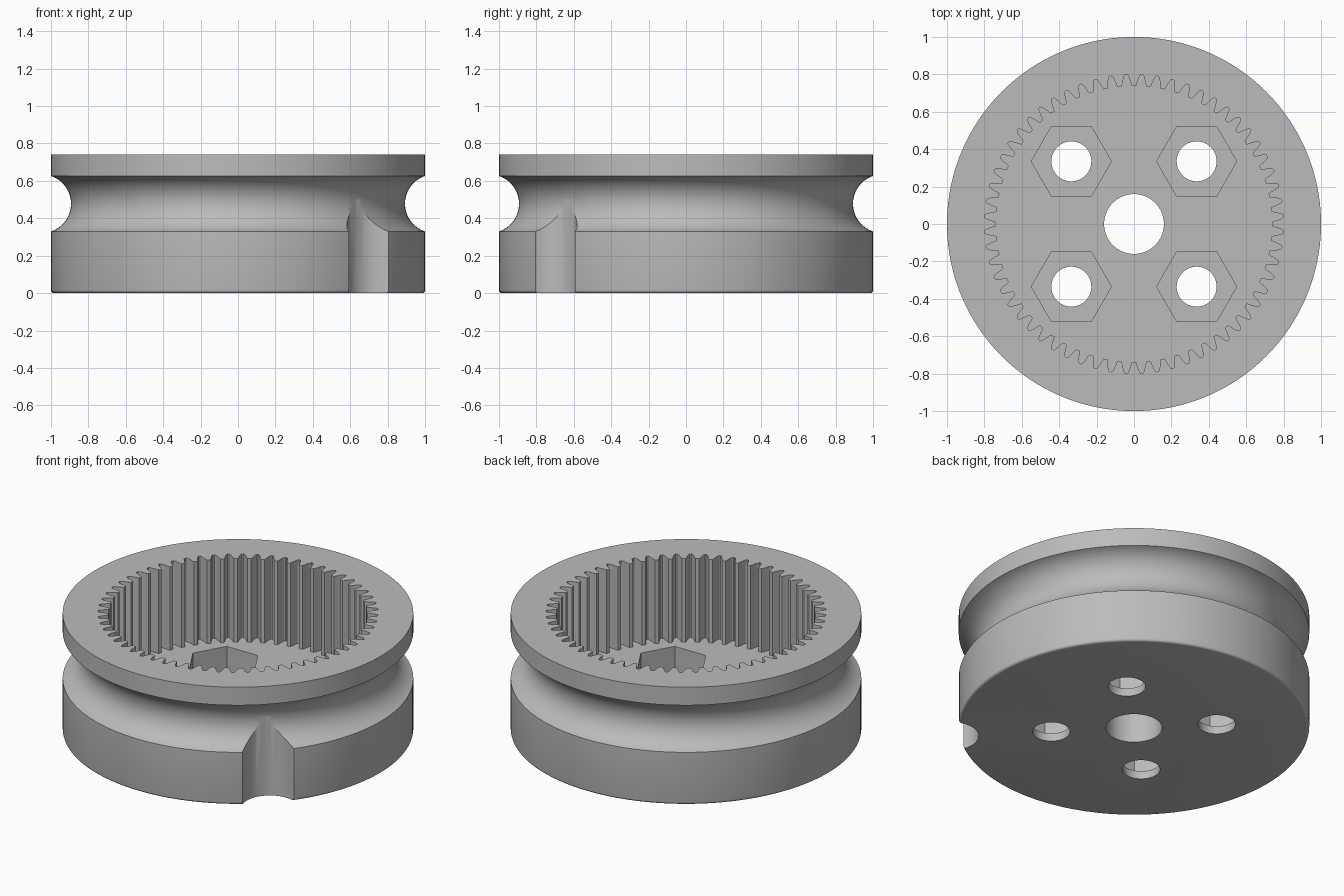
import bpy
import bmesh
from math import sin, cos, pi, tau, asin, radians

if "Cube" in bpy.data.objects:
    bpy.data.objects.remove(bpy.data.objects["Cube"], do_unlink=True)

HEIGHT, FLOOR, POCKET = 0.74, 0.214, 0.05
TEETH = 60

grey = bpy.data.materials.new("plain_grey")
grey.use_nodes = True
colour = (0.5, 0.5, 0.5, 1)
grey.diffuse_color = colour
grey.node_tree.nodes["Principled BSDF"].inputs["Base Color"].default_value = colour


def make_object(name, bm):
    bmesh.ops.recalc_face_normals(bm, faces=bm.faces)
    mesh = bpy.data.meshes.new(name)
    bm.to_mesh(mesh)
    bm.free()
    mesh.materials.append(grey)
    obj = bpy.data.objects.new(name, mesh)
    bpy.context.collection.objects.link(obj)
    return obj


def prism(name, outline, z0, z1):
    """Upright solid with the given outline."""
    bm = bmesh.new()
    low = [bm.verts.new((x, y, z0)) for x, y in outline]
    high = [bm.verts.new((x, y, z1)) for x, y in outline]
    bm.faces.new(low)
    bm.faces.new(high)
    for i in range(len(low)):
        j = (i + 1) % len(low)
        bm.faces.new((low[i], low[j], high[j], high[i]))
    return make_object(name, bm)


def polygon(cx, cy, r, sides):
    return [(cx + r * cos(tau * i / sides), cy + r * sin(tau * i / sides))
            for i in range(sides)]


def lathe(name, profile, steps):
    """Solid of revolution; the profile starts and ends on the axis."""
    bm = bmesh.new()
    rings = [[bm.verts.new((r * cos(tau * i / steps), r * sin(tau * i / steps), z))
              for i in range(steps)] for r, z in profile]
    bm.faces.new(rings[0])
    bm.faces.new(rings[-1])
    for a, b in zip(rings, rings[1:]):
        for i in range(steps):
            j = (i + 1) % steps
            bm.faces.new((a[i], a[j], b[j], b[i]))
    return make_object(name, bm)


# Outer wheel: rounded foot, lower band, round rope groove, top flange
fillet = 0.016
profile = [(1 - fillet + fillet * sin(t * pi / 8), fillet - fillet * cos(t * pi / 8))
           for t in range(5)]
groove_x, groove_z, groove_r = 1.049, 0.478, 0.156
sweep = asin((groove_x - 1) / groove_r)
start, end = 1.5 * pi - sweep, 0.5 * pi + sweep
for k in range(25):
    a = start + (end - start) * k / 24
    profile.append((groove_x + groove_r * cos(a), groove_z + groove_r * sin(a)))
profile.append((1, HEIGHT))
wheel = lathe("geared_pulley_wheel", profile, 160)

# Internal gear cavity: one tooth space repeated around the axis
space = [(-0.36, 0.738), (-0.3, 0.75), (-0.25, 0.765), (-0.18, 0.783),
         (-0.12, 0.795), (-0.05, 0.8)]
space += [(-f, r) for f, r in reversed(space)]
gear = []
for t in range(TEETH):
    for f, r in space:
        a = tau * (t + 0.5 + f) / TEETH
        gear.append((r * cos(a), r * sin(a)))
cutters = [prism("gear_cavity_cutter", gear, FLOOR, 1)]

# Axle bore, bolt holes and hexagonal nut pockets
cutters.append(prism("axle_bore_cutter", polygon(0, 0, 0.16, 64), -0.1, 1))
for sx in (-1, 1):
    for sy in (-1, 1):
        x, y = 0.335 * sx, 0.335 * sy
        cutters.append(prism("nut_pocket_cutter", polygon(x, y, 0.214, 6), POCKET, 0.5))
        cutters.append(prism("bolt_hole_cutter", polygon(x, y, 0.107, 48), -0.1, 0.4))

# Rope exit notch in the lower band, opening into the groove
cutters.append(prism("rope_notch_cutter", polygon(0.744, -0.744, 0.162, 64), -0.1, 0.5))

bpy.context.view_layer.objects.active = wheel
for cutter in cutters:
    cutter.hide_render = True
    mod = wheel.modifiers.new(cutter.name, "BOOLEAN")
    mod.operation = "DIFFERENCE"
    mod.solver = "EXACT"
    mod.object = cutter
    bpy.ops.object.modifier_apply(modifier=mod.name)
    bpy.data.objects.remove(cutter, do_unlink=True)

# Smooth round walls, crisp edges
bpy.ops.object.select_all(action="DESELECT")
wheel.select_set(True)
bpy.ops.object.shade_smooth_by_angle(angle=radians(25))
